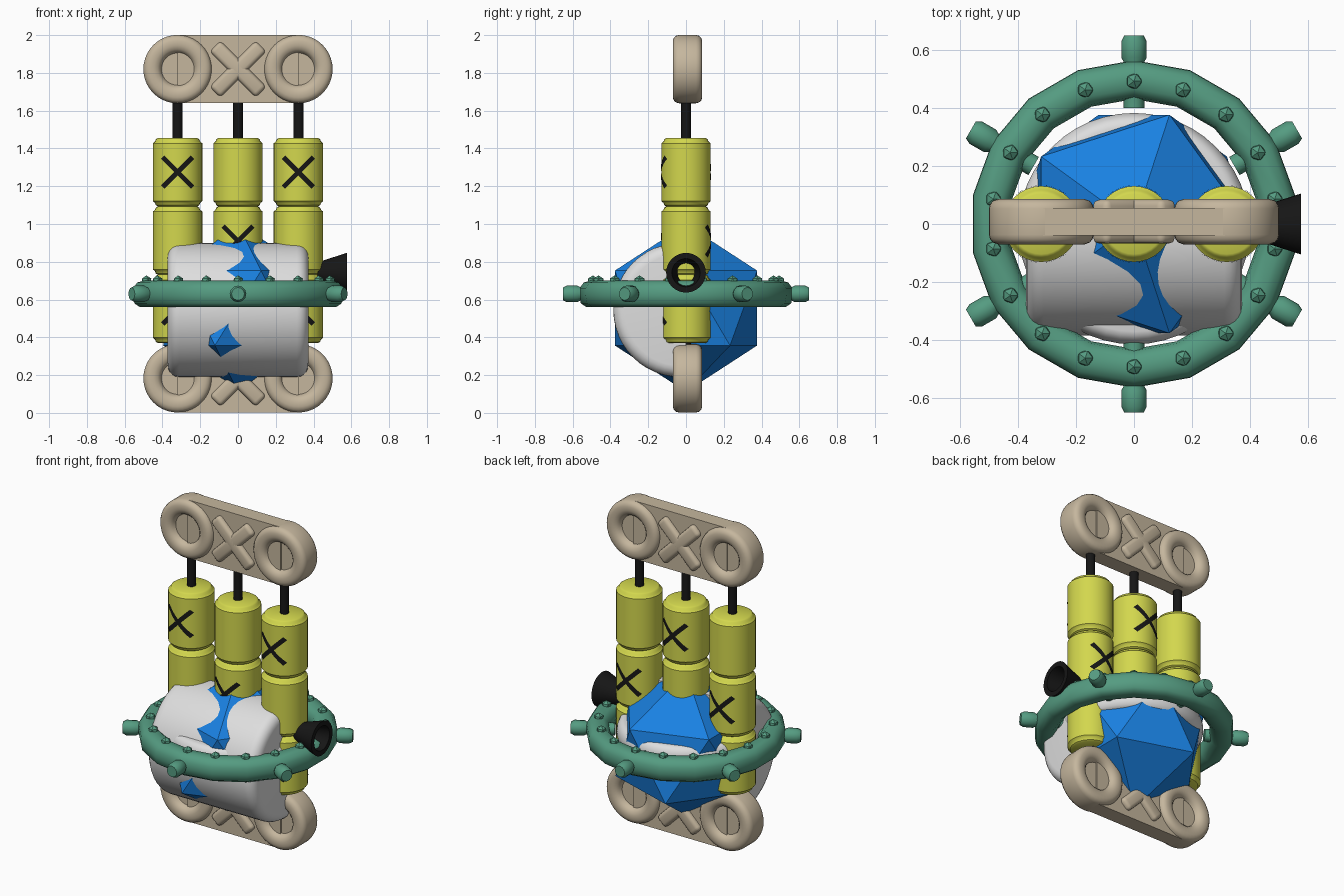
import bpy, bmesh, math
from mathutils import Matrix, Vector

if "Cube" in bpy.data.objects:
    bpy.data.objects.remove(bpy.data.objects["Cube"])


def material(name, rgb):
    m = bpy.data.materials.new(name)
    m.diffuse_color = (*rgb, 1)
    m.use_nodes = True
    m.node_tree.nodes["Principled BSDF"].inputs["Base Color"].default_value = m.diffuse_color
    return m


BEIGE = material("beige", (0.56, 0.47, 0.34))
YELLOW = material("yellow", (0.65, 0.68, 0.075))
BLACK = material("black", (0.008, 0.008, 0.008))
GREEN = material("green", (0.09, 0.33, 0.22))
WHITE = material("white", (0.73, 0.73, 0.73))
BLUE = material("blue", (0.01, 0.22, 0.76))

TO_Y = Matrix.Rotation(-math.pi / 2, 4, 'X')   # local z -> y
TO_X = Matrix.Rotation(math.pi / 2, 4, 'Y')    # local z -> x


def finish(bm, name, mat, matrix=Matrix(), smooth=40, recalc=True):
    bm.transform(matrix)
    if recalc:
        bmesh.ops.recalc_face_normals(bm, faces=bm.faces[:])
    me = bpy.data.meshes.new(name)
    bm.to_mesh(me)
    bm.free()
    me.materials.append(mat)
    ob = bpy.data.objects.new(name, me)
    bpy.context.collection.objects.link(ob)
    if smooth:
        bpy.ops.object.select_all(action='DESELECT')
        ob.select_set(True)
        bpy.context.view_layer.objects.active = ob
        bpy.ops.object.shade_smooth_by_angle(angle=math.radians(smooth))
    return ob


def lathe_mesh(profile, n=32, closed=False, phase=0.0):
    """Revolve (radius, z) points about z."""
    bm = bmesh.new()
    rings = [[bm.verts.new((r * math.cos(phase + 2 * math.pi * i / n),
                            r * math.sin(phase + 2 * math.pi * i / n), z))
              for i in range(n)] for r, z in profile]
    pairs = list(zip(rings, rings[1:]))
    if closed:
        pairs.append((rings[-1], rings[0]))
    for a, b in pairs:
        for i in range(n):
            j = (i + 1) % n
            bm.faces.new((a[i], a[j], b[j], b[i]))
    bmesh.ops.remove_doubles(bm, verts=bm.verts[:], dist=1e-5)
    return bm


def lathe(name, profile, mat, matrix=Matrix(), n=32, closed=False, phase=0.0, smooth=40):
    return finish(lathe_mesh(profile, n, closed, phase), name, mat, matrix, smooth)


def box(name, size, mat, matrix, bevel=0.0):
    bm = bmesh.new()
    bmesh.ops.create_cube(bm, size=1, matrix=Matrix.Diagonal((*size, 1)))
    if bevel:
        bmesh.ops.bevel(bm, geom=bm.edges[:], offset=bevel, segments=3,
                        profile=0.5, affect='EDGES')
    return finish(bm, name, mat, matrix)


T = Matrix.Translation

# Top and bottom link plates: web, two dished ends, raised cross
half = [(0, 0.04), (0.085, 0.04), (0.092, 0.058), (0.105, 0.071), (0.125, 0.078),
        (0.15, 0.078), (0.167, 0.072), (0.177, 0.06), (0.181, 0.045)]
dish = half + [(r, -y) for r, y in reversed(half)]
for label, z in (("top", 1.82), ("bottom", 0.183)):
    box(label + "_plate_web", (0.64, 0.096, 0.36), BEIGE, T((0, 0.008, z)))
    for side, x in (("left", -0.32), ("right", 0.32)):
        lathe(f"{label}_plate_{side}_end", dish, BEIGE, T((x, 0.008, z)) @ TO_Y, 40)
    for i, a in enumerate((45, -45)):
        box(f"{label}_plate_cross_{i}", (0.345, 0.152, 0.08), BEIGE,
            T((0, 0.008, z)) @ Matrix.Rotation(math.radians(a), 4, 'Y'), 0.022)

# Columns: three stacked rounded canisters each, on a black rod
column = [(0, 0.37)]
for k in range(3):
    b = 0.37 + 0.3617 * k
    column += [(0.104, b), (0.115, b + 0.006), (0.119, b + 0.018), (0.131, b + 0.028),
               (0.131, b + 0.334), (0.119, b + 0.344), (0.115, b + 0.355),
               (0.104, b + 0.3617)]
column.append((0, 0.37 + 0.3617 * 3))


def cross_mark(name, cx, cz, side):
    """Thin painted cross wrapped on the column; side -1 front, +1 back."""
    bm = bmesh.new()
    R, w, L = 0.1335, 0.013, 0.112
    for d in (1, -1):
        rows = []
        for i in range(13):
            t = -L + 2 * L * i / 12
            row = []
            for v in (-w, 0, w):
                x, z = (t - d * v) * 0.7071, (t * d + v) * 0.7071
                row.append(bm.verts.new((cx + x, side * math.sqrt(R * R - x * x), cz + z)))
            rows.append(row)
        for a, b in zip(rows, rows[1:]):
            for k in range(2):
                f = bm.faces.new((a[k], b[k], b[k + 1], a[k + 1]))
                f.normal_update()
                if f.normal.y * side < 0:
                    f.normal_flip()
    finish(bm, name, BLACK, recalc=False)


for name, x in (("left", -0.32), ("middle", 0), ("right", 0.32)):
    lathe(name + "_column", column, YELLOW, T((x, 0, 0)))
    lathe(name + "_rod", [(0, 0.3), (0.026, 0.3), (0.026, 1.7), (0, 1.7)], BLACK,
          T((x, 0, 0)), 16)
    for k, z in enumerate((1.275, 0.91, 0.55)):
        front = (k % 2 == 0) == (x != 0)
        cross_mark(f"{name}_cross_{k}", x, z, -1 if front else 1)

# Wheel: faceted rim, handles and bolts
rim = [(0.497 + a, 0.63 + b) for a, b in
       ((0.066, 0.03), (0.045, 0.06), (0.012, 0.07), (-0.03, 0.066), (-0.058, 0.04),
        (-0.066, 0), (-0.058, -0.04), (-0.03, -0.066), (0.03, -0.07), (0.06, -0.05), (0.068, -0.01))]
lathe("wheel_rim", rim, GREEN, n=18, closed=True, phase=math.radians(10), smooth=50)
handle = [(0, 0.40), (0.036, 0.40), (0.036, 0.56), (0.044, 0.575), (0.044, 0.63),
          (0.034, 0.65), (0, 0.65)]
for i in range(6):
    lathe(f"wheel_handle_{i}", handle, GREEN,
          T((0, 0, 0.63)) @ Matrix.Rotation(math.radians(30 + 60 * i), 4, 'Z') @ TO_X, 12)
for i in range(18):
    a = math.radians(10 + 20 * i)
    bm = bmesh.new()
    bmesh.ops.create_icosphere(bm, subdivisions=1, radius=0.03)
    finish(bm, f"wheel_bolt_{i}", GREEN,
           T((0.493 * math.cos(a), 0.493 * math.sin(a), 0.698)), 0)

# Blue faceted core whose corners break through the white shell
bm = bmesh.new()
bmesh.ops.create_icosphere(bm, subdivisions=1, radius=0.443)
finish(bm, "blue_core", BLUE, T((0, 0, 0.555)), 0)

# White shell: front half of a rounded drum lying along x
r, h, c = 0.355, 0.372, 0.06
end = [(r - c + c * math.sin(math.radians(a)), h - c + c * math.cos(math.radians(a)))
       for a in range(0, 91, 18)]
drum = [(0, h)] + end + [(q, -z) for q, z in reversed(end)] + [(0, -h)]
bm = lathe_mesh(drum, 48)
bm.transform(T((0, -0.03, 0.545)) @ TO_X)
cut = bmesh.ops.bisect_plane(bm, geom=bm.verts[:] + bm.edges[:] + bm.faces[:],
                             plane_co=(0, 0.0, 0), plane_no=(0, 1, 0), clear_outer=True)
edges = [e for e in cut["geom_cut"] if isinstance(e, bmesh.types.BMEdge)]
bmesh.ops.contextual_create(bm, geom=edges)
finish(bm, "white_drum_front", WHITE)

# White rounded disc inside the wheel
edge = [(0.355 + 0.045 * math.sin(math.radians(a)), 0.63 + 0.07 * math.cos(math.radians(a)))
        for a in range(0, 181, 20)]
lathe("white_disc", [(0, 0.70)] + edge + [(0, 0.56)], WHITE, T((0, -0.016, 0)), 48)

# Black open horn on the right column
horn = [(0.055, 0.42), (0.105, 0.576), (0.075, 0.576), (0.045, 0.42)]
lathe("side_horn", horn, BLACK, T((0, 0, 0.742)) @ TO_X, 32, closed=True)
